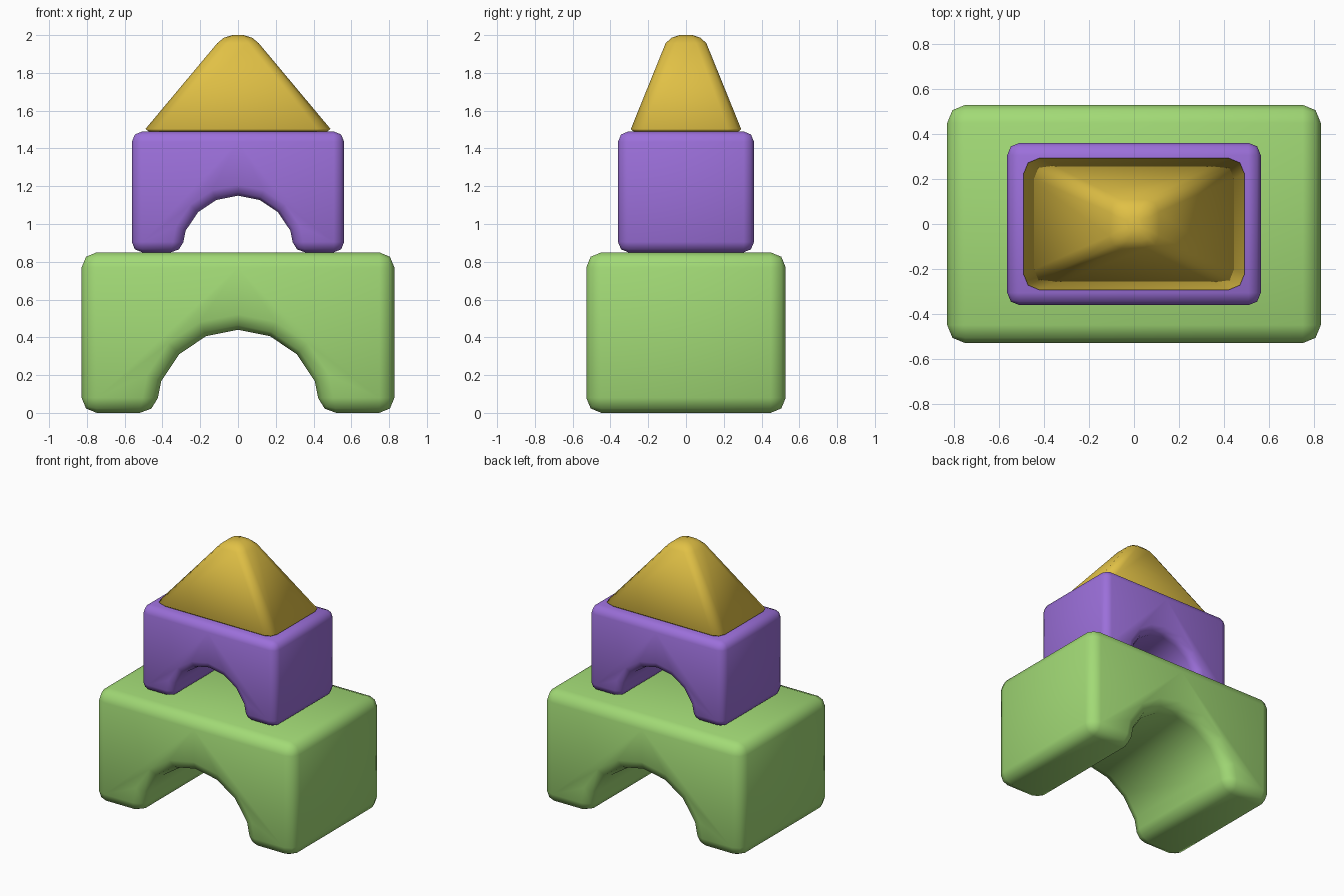
import bpy, bmesh
from math import sin, cos, pi

if "Cube" in bpy.data.objects:
    bpy.data.objects.remove(bpy.data.objects["Cube"])


def finish(name, bm, color):
    bmesh.ops.recalc_face_normals(bm, faces=bm.faces)
    mesh = bpy.data.meshes.new(name)
    bm.to_mesh(mesh)
    bm.free()
    mesh.shade_smooth()
    mat = bpy.data.materials.new(name + "_paint")
    mat.diffuse_color = color
    mat.use_nodes = True
    mat.node_tree.nodes["Principled BSDF"].inputs["Base Color"].default_value = mat.diffuse_color
    mesh.materials.append(mat)
    obj = bpy.data.objects.new(name, mesh)
    bpy.context.collection.objects.link(obj)
    return obj


def arch_block(name, hx, hy, z0, z1, radius, bevel, color):
    # front outline: rectangle with an eight-sided half-round cut-out
    half = [(radius * sin(i * pi / 8), z0 + radius * cos(i * pi / 8)) for i in range(5)]
    half += [(hx, z0), (hx, z1), (0, z1)]
    bm = bmesh.new()
    # right half as a front/back face pair, then the mirrored half
    for s in (1, -1):
        front = [bm.verts.new((s * x, -hy, z)) for x, z in half]
        back = [bm.verts.new((s * x, hy, z)) for x, z in half]
        bm.faces.new(front)
        bm.faces.new(back)
        for i in range(len(half) - 1):
            bm.faces.new((front[i], front[i + 1], back[i + 1], back[i]))
    bmesh.ops.remove_doubles(bm, verts=bm.verts, dist=1e-4)
    obj = finish(name, bm, color)
    mod = obj.modifiers.new("rounded_edges", 'BEVEL')
    mod.width = bevel
    mod.segments = 2
    mod.limit_method = 'ANGLE'
    return obj


def rounded_ring(bm, hx, hy, r, z):
    pts = []
    for q, (sx, sy) in enumerate([(1, 1), (-1, 1), (-1, -1), (1, -1)]):
        for k in range(3):
            a = q * pi / 2 + k * pi / 4
            pts.append(bm.verts.new((sx * (hx - r) + r * cos(a), sy * (hy - r) + r * sin(a), z)))
    return pts


# stacked arches
arch_block("lower_arch", 0.828, 0.528, 0.0, 0.85, 0.44, 0.08, (0.36, 0.70, 0.18, 1))
arch_block("upper_arch", 0.562, 0.36, 0.85, 1.49, 0.30, 0.055, (0.33, 0.16, 0.70, 1))

# pyramid roof with a rounded tip
bm = bmesh.new()
levels = [(0.472, 0.278, 0.06, 1.49), (0.49, 0.292, 0.07, 1.503),
          (0.11, 0.108, 0.055, 1.957), (0.075, 0.077, 0.045, 1.986),
          (0.03, 0.035, 0.02, 2.0)]
rings = [rounded_ring(bm, *lv) for lv in levels]
for a, b in zip(rings, rings[1:]):
    for i in range(12):
        j = (i + 1) % 12
        bm.faces.new((a[i], a[j], b[j], b[i]))
bm.faces.new(rings[0])
bm.faces.new(rings[-1])
finish("roof", bm, (0.75, 0.53, 0.06, 1))
